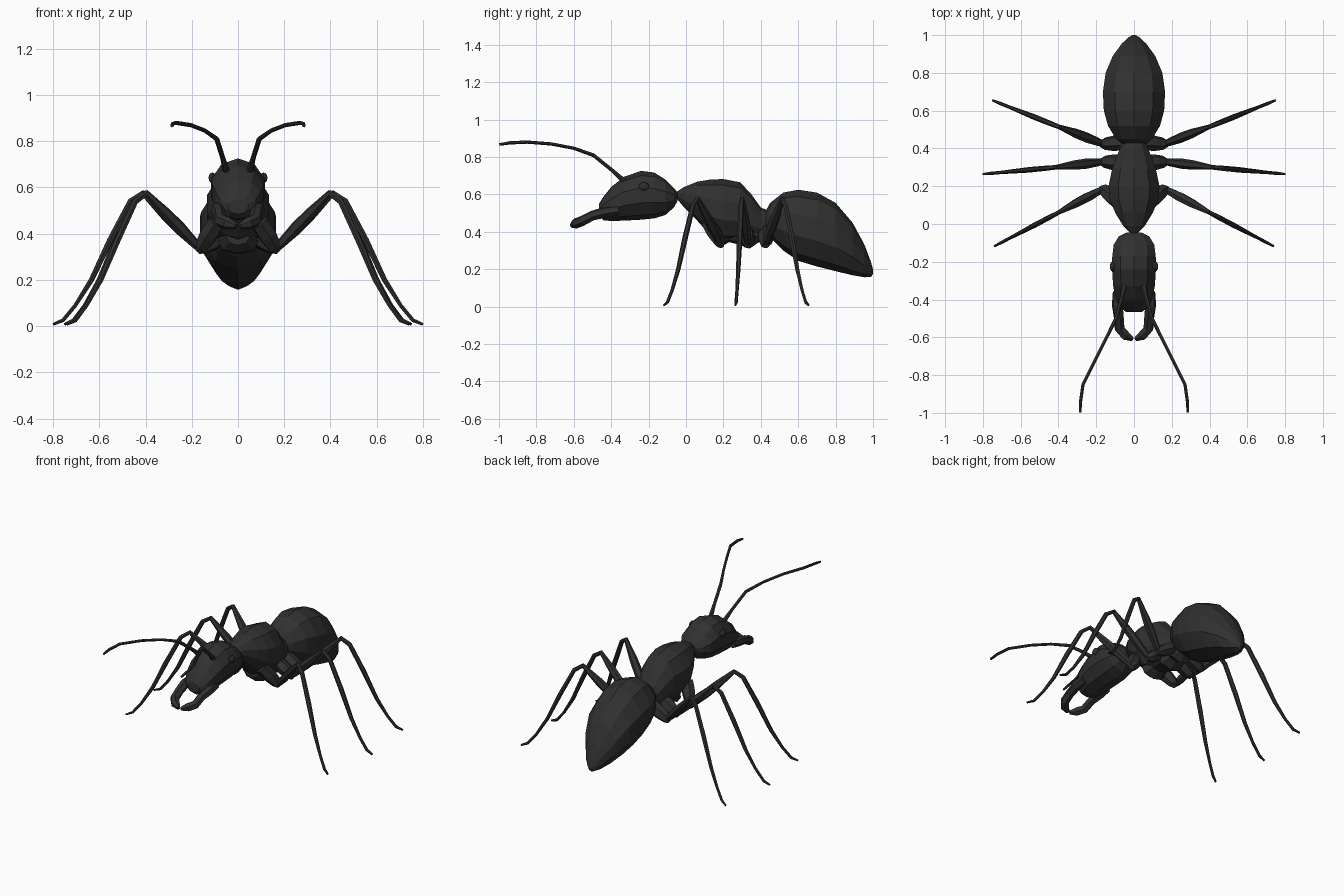
import bpy, bmesh, math
from mathutils import Vector

black = bpy.data.materials.new("charcoal shell")
black.diffuse_color = (0.030, 0.030, 0.030, 1)


def finish(name, bm, mirror=False):
    """Turn a bmesh into an object, mirrored across x if wanted."""
    bmesh.ops.recalc_face_normals(bm, faces=bm.faces)
    me = bpy.data.meshes.new(name)
    bm.to_mesh(me)
    bm.free()
    me.materials.append(black)
    ob = bpy.data.objects.new(name, me)
    bpy.context.collection.objects.link(ob)
    if mirror:
        mod = ob.modifiers.new("mirror", 'MIRROR')
        mod.use_mirror_merge = False
    return ob


def skin(bm, rings):
    """Bridge consecutive rings of points and cap both ends."""
    vr = [[bm.verts.new(p) for p in r] for r in rings]
    n = len(vr[0])
    for a, b in zip(vr, vr[1:]):
        for i in range(n):
            j = (i + 1) % n
            bm.faces.new((a[i], a[j], b[j], b[i]))
    bm.faces.new(vr[0])
    bm.faces.new(vr[-1])


def body(name, sections, n=10, waist=0.5):
    """Loft along y; each section is (y, bottom, top, half width)."""
    bm = bmesh.new()
    rings = []
    for y, lo, hi, w in sections:
        mid = lo + (hi - lo) * waist
        ring = []
        for i in range(n):
            a = 2 * math.pi * i / n
            c = math.cos(a)
            ring.append((w * math.sin(a), y, mid + c * ((hi - mid) if c > 0 else (mid - lo))))
        rings.append(ring)
    skin(bm, rings)
    return finish(name, bm)


def tube(name, path, n=6):
    """Tapered limb along (x, y, z, radius) points, mirrored."""
    bm = bmesh.new()
    pts = [Vector(p[:3]) for p in path]
    rings, side, prev = [], None, None
    for i, p in enumerate(pts):
        a = (p - pts[i - 1]).normalized() if i else Vector()
        b = (pts[i + 1] - p).normalized() if i < len(pts) - 1 else Vector()
        t = (a + b).normalized()
        if side is None:
            side = t.orthogonal().normalized()
        else:
            side = prev.rotation_difference(t) @ side
        prev = t
        up = t.cross(side)
        r = path[i][3]
        rings.append([p + r * (side * math.cos(2 * math.pi * k / n) + up * math.sin(2 * math.pi * k / n))
                      for k in range(n)])
    skin(bm, rings)
    return finish(name, bm, True)


# Main body segments
body("abdomen", [
    (0.42, 0.41, 0.50, 0.06), (0.45, 0.37, 0.555, 0.10), (0.52, 0.30, 0.61, 0.145),
    (0.60, 0.245, 0.625, 0.168), (0.70, 0.215, 0.61, 0.173), (0.80, 0.19, 0.555, 0.158),
    (0.89, 0.168, 0.45, 0.118), (0.955, 0.157, 0.33, 0.068), (0.99, 0.16, 0.235, 0.028),
    (1.0, 0.175, 0.20, 0.01)])
body("thorax", [
    (-0.055, 0.585, 0.61, 0.015), (-0.01, 0.53, 0.64, 0.06), (0.06, 0.46, 0.668, 0.105),
    (0.13, 0.38, 0.68, 0.135), (0.20, 0.345, 0.682, 0.142), (0.29, 0.35, 0.665, 0.122),
    (0.35, 0.35, 0.60, 0.10), (0.40, 0.355, 0.53, 0.078), (0.47, 0.39, 0.50, 0.06)])
body("head", [
    (-0.045, 0.565, 0.61, 0.04), (-0.065, 0.53, 0.635, 0.085), (-0.11, 0.49, 0.68, 0.113),
    (-0.17, 0.472, 0.717, 0.121), (-0.24, 0.465, 0.726, 0.122), (-0.33, 0.46, 0.695, 0.116),
    (-0.40, 0.458, 0.64, 0.10), (-0.44, 0.462, 0.59, 0.08), (-0.465, 0.485, 0.55, 0.045)])

# Jaws curving in to meet at the front
tube("jaw", [
    (0.085, -0.36, 0.515, 0.028), (0.088, -0.43, 0.505, 0.03), (0.08, -0.50, 0.487, 0.027),
    (0.076, -0.555, 0.458, 0.028), (0.045, -0.59, 0.445, 0.028), (0.008, -0.61, 0.433, 0.012)])

# Eyes: shallow domes on the sides of the head
bm = bmesh.new()
bmesh.ops.create_uvsphere(bm, u_segments=10, v_segments=6, radius=0.028)
for v in bm.verts:
    x, y, z = v.co
    v.co = (0.111 + z * 0.6, -0.225 + y, 0.642 + x * 0.85)
finish("eye", bm, True)

# Antennae
tube("antenna", [
    (0.05, -0.33, 0.67, 0.016), (0.065, -0.39, 0.725, 0.011), (0.092, -0.495, 0.81, 0.011),
    (0.145, -0.60, 0.847, 0.009), (0.205, -0.72, 0.87, 0.009), (0.27, -0.85, 0.88, 0.009),
    (0.283, -0.94, 0.876, 0.009), (0.285, -0.998, 0.867, 0.007)])

# Legs: hip inside the thorax, low joint, knee and foot
legs = {
    "front_leg": ((0.09, 0.12, 0.45), (0.165, 0.185, 0.335), (0.40, 0.06, 0.58), (0.74, -0.118)),
    "middle_leg": ((0.06, 0.325, 0.40), (0.165, 0.33, 0.335), (0.415, 0.30, 0.58), (0.80, 0.264)),
    "hind_leg": ((0.05, 0.43, 0.40), (0.165, 0.425, 0.335), (0.40, 0.515, 0.58), (0.75, 0.655)),
}
for name, (hip, joint, knee, foot) in legs.items():
    h, j, k = Vector(hip), Vector(joint), Vector(knee)
    f = Vector((foot[0], foot[1], 0.007))
    # coxa
    tube(name + "_hip", [(*h, 0.04), (*h.lerp(j, 0.5), 0.042), (*h.lerp(j, 0.9), 0.033),
                         (*(j + Vector((0.012, 0, -0.008))), 0.018)])
    # thick upper leg
    upper = [(*j.lerp(k, t), r) for t, r in
             ((-0.05, 0.014), (0.1, 0.021), (0.35, 0.027), (0.6, 0.025), (0.85, 0.017), (1.0, 0.012))]
    tube(name + "_upper", upper)
    # thin lower leg, bending out into the foot
    d = f - k
    lower = [(k.x + d.x * s, k.y + d.y * s, z, r) for s, z, r in
             ((-0.02, 0.578, 0.012), (0.13, 0.54, 0.014), (0.36, 0.37, 0.015),
              (0.57, 0.20, 0.012), (0.75, 0.09, 0.009), (0.89, 0.025, 0.009), (1.0, 0.008, 0.006))]
    tube(name + "_lower", lower)

# Underside plates between the hips
body("chest_underside", [
    (0.14, 0.35, 0.42, 0.05), (0.18, 0.315, 0.42, 0.09), (0.23, 0.345, 0.42, 0.06),
    (0.29, 0.33, 0.42, 0.08), (0.34, 0.31, 0.42, 0.10), (0.39, 0.345, 0.42, 0.07),
    (0.43, 0.32, 0.43, 0.09), (0.47, 0.36, 0.42, 0.05)], n=8)
